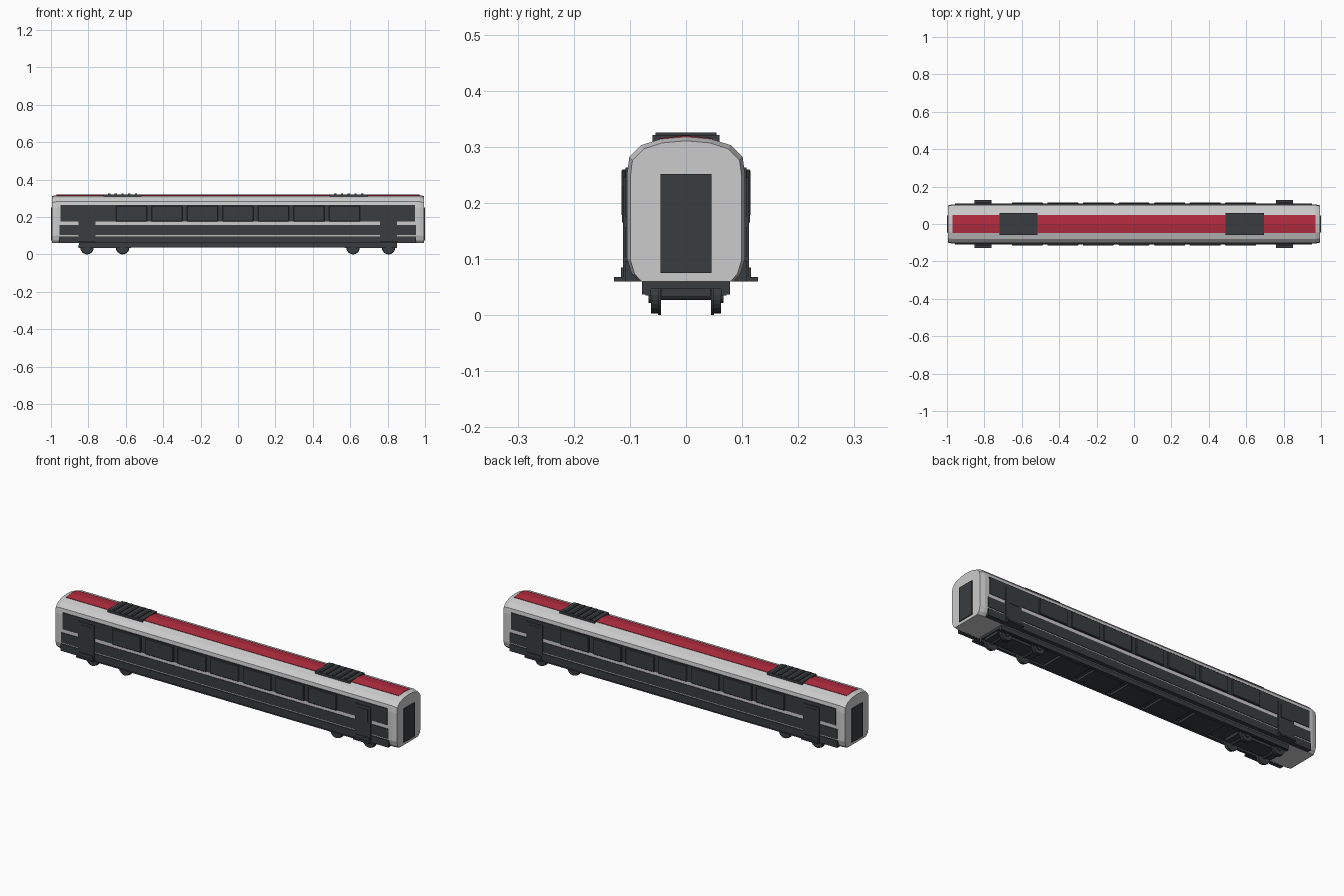
import bpy, bmesh, math
from mathutils import Matrix

if "Cube" in bpy.data.objects:
    bpy.data.objects.remove(bpy.data.objects["Cube"])


def material(name, rgb):
    m = bpy.data.materials.new(name)
    m.diffuse_color = (*rgb, 1)
    m.use_nodes = True
    m.node_tree.nodes["Principled BSDF"].inputs["Base Color"].default_value = m.diffuse_color
    return m


LIGHT = material("light_grey", (0.6, 0.6, 0.6))
DARK = material("charcoal", (0.04, 0.047, 0.05))
RED = material("roof_red", (0.45, 0.025, 0.05))


def finish(name, bm, mat):
    bmesh.ops.recalc_face_normals(bm, faces=bm.faces)
    me = bpy.data.meshes.new(name)
    bm.to_mesh(me)
    bm.free()
    me.materials.append(mat)
    ob = bpy.data.objects.new(name, me)
    bpy.context.collection.objects.link(ob)
    return ob


def box(name, x, y, z, mat=DARK, bevel=0):
    bm = bmesh.new()
    size = [r[1] - r[0] for r in (x, y, z)]
    mid = [(r[1] + r[0]) / 2 for r in (x, y, z)]
    bmesh.ops.create_cube(bm, size=1, matrix=Matrix.Translation(mid) @ Matrix.Diagonal((*size, 1)))
    ob = finish(name, bm, mat)
    if bevel:
        mod = ob.modifiers.new("bevel", "BEVEL")
        mod.width, mod.segments = bevel, 1
    return ob


def side_box(name, x, y, z, **kw):
    # same box on both long sides
    box(name + "_right", x, (-y[1], -y[0]), z, **kw)
    box(name + "_left", x, y, z, **kw)


def loft(name, sections, mat):
    # sections: list of (x, closed yz loop)
    bm = bmesh.new()
    rings = [[bm.verts.new((x, y, z)) for y, z in loop] for x, loop in sections]
    n = len(rings[0])
    for a, b in zip(rings, rings[1:]):
        for i in range(n):
            bm.faces.new((a[i], a[(i + 1) % n], b[(i + 1) % n], b[i]))
    bm.faces.new(rings[0])
    bm.faces.new(rings[-1])
    return finish(name, bm, mat)


def cylinder(name, x, y, z, r, length, seg=24, r2=None):
    bm = bmesh.new()
    bmesh.ops.create_cone(bm, cap_ends=True, segments=seg, radius1=r, radius2=r if r2 is None else r2,
                          depth=length, matrix=Matrix.Translation((x, y, z)) @ Matrix.Rotation(math.pi / 2, 4, "X"))
    return finish(name, bm, DARK)


# Body shell: rounded coach section, slightly tapered at both ends
half = [(0.084, 0.06), (0.097, 0.074), (0.105, 0.1), (0.105, 0.252), (0.101, 0.282),
        (0.08, 0.303), (0.045, 0.314)]
section = half + [(0, 0.318)] + [(-y, z) for y, z in reversed(half)]


def scaled(k):
    return [(y * k, 0.06 + (z - 0.06) * (1 + (k - 1) * 0.5)) for y, z in section]


loft("coach_body", [(-0.995, scaled(0.945)), (-0.97, section),
                    (0.97, section), (0.995, scaled(0.945))], LIGHT)

# Red roof stripe following the crown
stripe = [(-0.047, 0.312), (0.047, 0.312), (0.047, 0.3155), (0, 0.3205), (-0.047, 0.3155)]
loft("roof_stripe", [(-0.97, stripe), (0.97, stripe)], RED)

# Roof air units with louvres
for label, cx in (("rear", -0.617), ("front", 0.592)):
    box(f"roof_unit_{label}", (cx - 0.102, cx + 0.102), (-0.06, 0.06), (0.305, 0.3215))
    for i in range(5):
        rx = cx + (i - 2) * 0.036
        box(f"roof_louvre_{label}_{i}", (rx - 0.006, rx + 0.006), (-0.054, 0.054), (0.32, 0.326))

# Side bands
side_box("window_band", (-0.948, 0.945), (0.1, 0.108), (0.176, 0.263))
side_box("middle_band", (-0.955, 0.952), (0.1, 0.108), (0.104, 0.157))
side_box("lower_skirt", (-0.957, 0.952), (0.085, 0.1085), (0.06, 0.097))

# Seven windows per side with pillars between
for i in range(7):
    cx = (i - 3) * 0.19
    side_box(f"window_{i}", (cx - 0.083, cx + 0.083), (0.106, 0.115), (0.176, 0.26), bevel=0.003)

# Entrance doors, door windows, brackets and steps
for label, cx in (("rear", -0.807), ("front", 0.805)):
    side_box(f"door_{label}", (cx - 0.046, cx + 0.046), (0.1, 0.112), (0.066, 0.245))
    side_box(f"door_window_{label}", (cx - 0.03, cx + 0.03), (0.11, 0.114), (0.165, 0.23))
    side_box(f"step_bracket_{label}", (cx - 0.04, cx + 0.04), (0.106, 0.116), (0.06, 0.085))
    side_box(f"step_{label}", (cx - 0.046, cx + 0.046), (0.106, 0.128), (0.06, 0.068))

# Gangway doors at the ends
for s in (-1, 1):
    box("gangway_door", sorted((s * 0.985, s * 1.0)), (-0.045, 0.045), (0.075, 0.252))

# Underframe and equipment boxes
box("underframe", (-0.85, 0.85), (-0.07, 0.07), (0.047, 0.062))
for i in range(5):
    cx = (i - 2) * 0.2
    box(f"equipment_box_{i}", (cx - 0.085, cx + 0.085), (-0.06, 0.06), (0.036, 0.05))
side_box("sill_beam", (-0.85, 0.85), (0.062, 0.078), (0.037, 0.062))

# Bogies with two flanged wheelsets each
for label, cx in (("rear", -0.712), ("front", 0.71)):
    box(f"bogie_frame_{label}", (cx - 0.135, cx + 0.135), (-0.044, 0.044), (0.033, 0.05))
    side_box(f"bogie_side_{label}", (cx - 0.14, cx + 0.14), (0.062, 0.072), (0.035, 0.05))
    for n, dx in enumerate((-0.095, 0.095)):
        x = cx + dx
        cylinder(f"axle_{label}_{n}", x, 0, 0.036, 0.009, 0.12, 12)
        for s in (-1, 1):
            cylinder(f"wheel_{label}_{n}", x, s * 0.055, 0.036, 0.033, 0.014)
            cylinder(f"flange_{label}_{n}", x, s * 0.0475, 0.036, 0.036, 0.005)
            cylinder(f"hub_{label}_{n}", x, s * 0.064, 0.036, 0.014, 0.006, 12)
